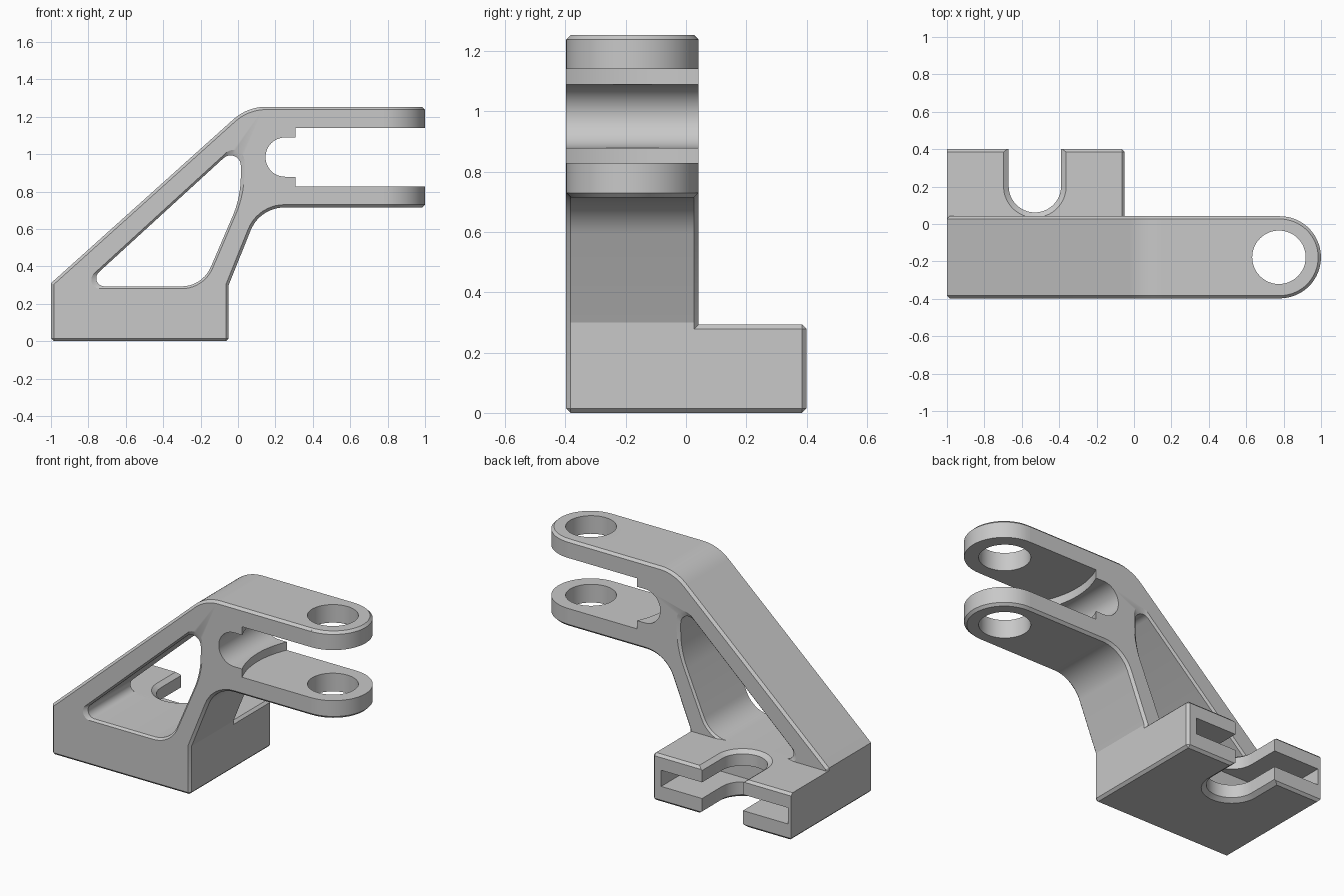
import bpy, bmesh
from math import sin, cos, tan, pi
from mathutils import Vector

if "Cube" in bpy.data.objects:
    bpy.data.objects.remove(bpy.data.objects["Cube"])

grey = bpy.data.materials.new("plain grey")
grey.use_nodes = True
grey.diffuse_color = (0.58, 0.58, 0.58, 1)
grey.node_tree.nodes["Principled BSDF"].inputs["Base Color"].default_value = (0.58, 0.58, 0.58, 1)

CHAMFER = 0.015
Y_FRONT, Y_BACK = -0.398, 0.042
Y_MID = (Y_FRONT + Y_BACK) / 2
FOOT_TOP = 0.293
ARM_LOW, ARM_HIGH = 0.715, 1.253
PIN_X = 0.78


def rounded(corners, steps=10):
    """Outline whose corners (u, v, radius) are filleted."""
    out = []
    for i, (u, v, r) in enumerate(corners):
        p = Vector((u, v))
        if r == 0:
            out.append(p)
            continue
        a = (Vector(corners[i - 1][:2]) - p).normalized()
        b = (Vector(corners[(i + 1) % len(corners)][:2]) - p).normalized()
        half = a.angle(b) / 2
        centre = p + (a + b).normalized() * r / sin(half)
        start = (p + a * r / tan(half) - centre).normalized()
        end = (p + b * r / tan(half) - centre).normalized()
        turn = pi - 2 * half
        for k in range(steps + 1):
            t = turn * k / steps
            out.append(centre + (start * sin(turn - t) + end * sin(t)) * r / sin(turn))
    return out


def arc(cu, cv, r, start, end, steps):
    return [Vector((cu + r * cos(start + (end - start) * k / steps),
                    cv + r * sin(start + (end - start) * k / steps)))
            for k in range(steps + 1)]


def loft(name, sections, axis, chamfer_rule=None):
    """Solid through (position, outline) sections along the y or z axis."""
    bm = bmesh.new()
    rings = []
    for pos, outline in sections:
        rings.append([bm.verts.new((u, pos, v) if axis == "y" else (u, v, pos))
                      for u, v in outline])
    bm.faces.new(rings[0])
    bm.faces.new(rings[-1])
    n = len(rings[0])
    for low, high in zip(rings, rings[1:]):
        for i in range(n):
            j = (i + 1) % n
            bm.faces.new((low[i], low[j], high[j], high[i]))
    bmesh.ops.recalc_face_normals(bm, faces=bm.faces)
    if chamfer_rule:
        edges = [e for e in bm.edges if chamfer_rule(*[v.co for v in e.verts])]
        bmesh.ops.bevel(bm, geom=edges, offset=CHAMFER, segments=1,
                        profile=0.5, affect="EDGES", clamp_overlap=False)
        bmesh.ops.recalc_face_normals(bm, faces=bm.faces)
    mesh = bpy.data.meshes.new(name)
    bm.to_mesh(mesh)
    bm.free()
    mesh.materials.append(grey)
    obj = bpy.data.objects.new(name, mesh)
    bpy.context.collection.objects.link(obj)
    return obj


def cut(target, cutter):
    cutter.hide_render = True
    mod = target.modifiers.new("cut", "BOOLEAN")
    mod.operation = "DIFFERENCE"
    mod.solver = "EXACT"
    mod.object = cutter
    bpy.context.view_layer.objects.active = target
    bpy.ops.object.modifier_apply(modifier=mod.name)
    bpy.data.objects.remove(cutter)


def rectangle(u0, u1, v0, v1):
    return [(u0, v0), (u1, v0), (u1, v1), (u0, v1)]


# Bracket body: side profile with chamfered front, back and base edges
profile = rounded([(-1, 0, 0), (-1, 0.31, 0), (0.05, ARM_HIGH, 0.26), (1.1, ARM_HIGH, 0),
                   (1.1, ARM_LOW, 0), (0.117, ARM_LOW, 0.195), (-0.05, 0.3, 0), (-0.05, 0, 0)])
body = loft("bracket_body", [(Y_FRONT, profile), (Y_BACK, profile)], "y",
            lambda a, b: abs(a.y - b.y) < 0.01 or a.z + b.z < 0.01)

# Rounded, chamfered fork ends
def tip_outline(r):
    return ([(PIN_X, Y_MID - 0.35)] + arc(PIN_X, Y_MID, r, -pi / 2, pi / 2, 32)
            + [(PIN_X, Y_MID + 0.35), (1.25, Y_MID + 0.35), (1.25, Y_MID - 0.35)])

tip = 0.2195
inner = tip - CHAMFER - 0.05
cut(body, loft("tip_cutter", [(ARM_LOW - 0.05, tip_outline(inner)),
                              (ARM_LOW + CHAMFER, tip_outline(tip)),
                              (ARM_HIGH - CHAMFER, tip_outline(tip)),
                              (ARM_HIGH + 0.05, tip_outline(inner))], "z"))

# Gap between the fork arms, swept round the pin axis
gap = arc(PIN_X, Y_MID, 0.522, 0, 2 * pi, 96)[:-1]
cut(body, loft("gap_cutter", [(0.828, gap), (1.141, gap)], "z"))

# Round-ended relief at the root of the fork
relief = arc(0.252, 0.984, 0.105, pi / 2, 1.5 * pi, 24) + [(0.5, 0.879), (0.5, 1.089)]
cut(body, loft("relief_cutter", [(-0.6, relief), (0.2, relief)], "y"))

# Pin holes
hole = arc(PIN_X - 0.005, Y_MID, 0.143, 0, 2 * pi, 48)[:-1]
cut(body, loft("pin_cutter", [(0.6, hole), (1.4, hole)], "z"))

# Triangular window, flared at both ends for its chamfer
window = rounded([(-0.827, FOOT_TOP, 0.044), (-0.19, FOOT_TOP, 0.17),
                  (0.015, 0.77, 0.55), (0.015, 1.063, 0.055)])
middle = Vector((-0.31, 0.5))
flared = [middle + (p - middle) * 1.12 for p in window]
cut(body, loft("window_cutter", [(Y_FRONT - 0.012, flared), (Y_FRONT + 0.012, window),
                                 (Y_BACK - 0.012, window), (Y_BACK + 0.012, flared)], "y"))

# Foot block behind the body
base = rectangle(-1, -0.05, 0, 0.4)
def foot_edges(a, b):
    m = (a + b) / 2
    return m.y > 0.1 and not (m.x < -0.9 and m.z > 0.1)

foot = loft("foot", [(0, base), (FOOT_TOP, base)], "z", foot_edges)

# Open bolt slot with chamfered rims
def slot_outline(grow):
    r = 0.14 + grow
    return arc(-0.53, 0.202, r, pi, 2 * pi, 32) + [(-0.53 + r, 0.6), (-0.53 - r, 0.6)]

cut(foot, loft("slot_cutter", [(-0.02, slot_outline(0.055)), (0.02, slot_outline(0)),
                               (FOOT_TOP - 0.02, slot_outline(0)),
                               (FOOT_TOP + 0.02, slot_outline(0.055))], "z"))

# Horizontal groove in the rear of the foot
groove = rectangle(-0.98, -0.11, 0.02, 0.6)
cut(foot, loft("groove_cutter", [(0.1, groove), (0.2, groove)], "z"))

# Smooth the round surfaces and keep the edges sharp
for obj in (body, foot):
    bpy.ops.object.select_all(action="DESELECT")
    obj.select_set(True)
    bpy.context.view_layer.objects.active = obj
    bpy.ops.object.shade_smooth_by_angle(angle=0.35)
